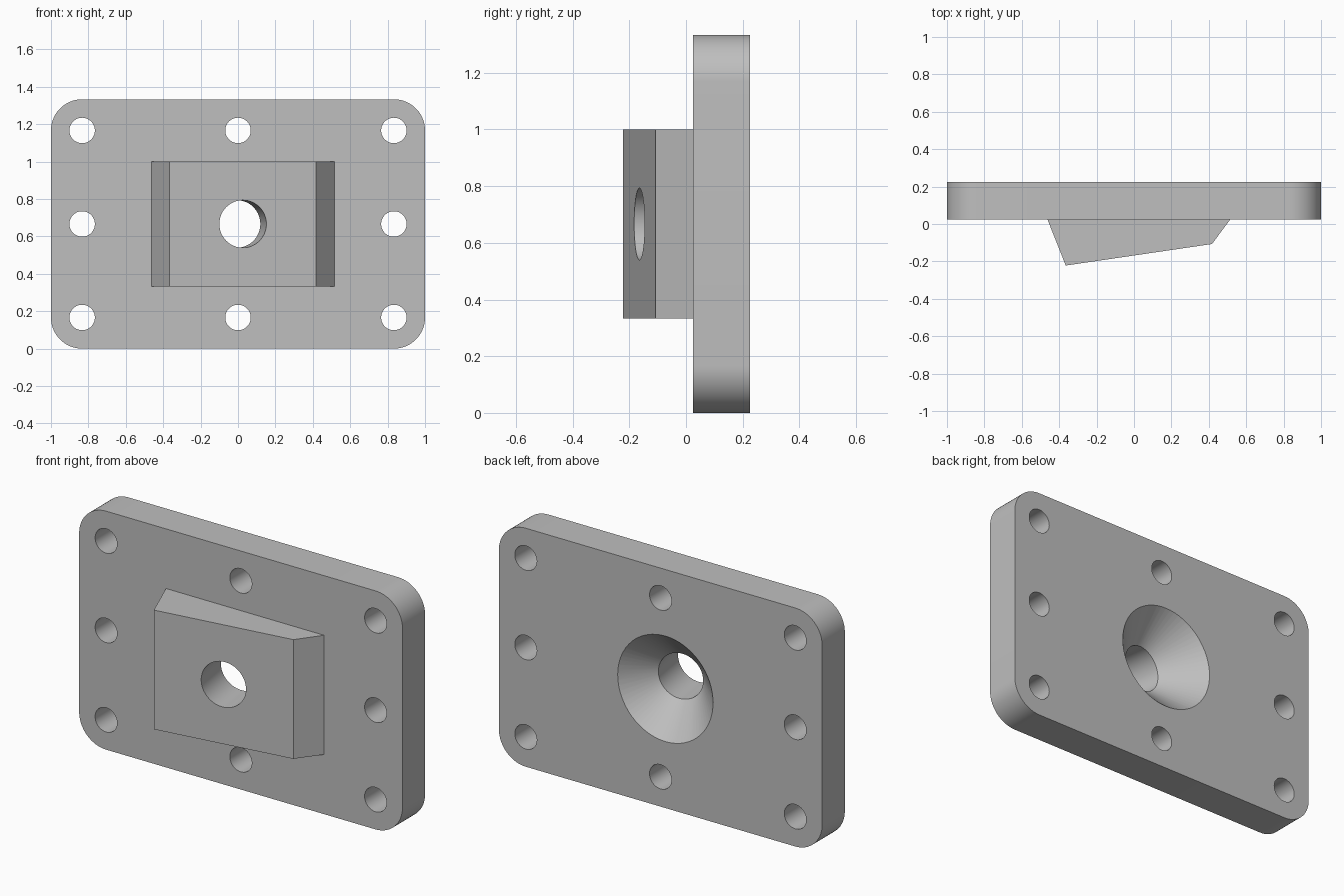
import bpy, bmesh, math
from mathutils import Vector

cube = bpy.data.objects.get("Cube")
if cube:
    bpy.data.objects.remove(cube, do_unlink=True)

FRONT, BACK = 0.025, 0.225
HEIGHT = 4 / 3
MID = HEIGHT / 2

steel = bpy.data.materials.new("plain grey")
steel.use_nodes = True
grey = (0.52, 0.52, 0.52, 1)
steel.diffuse_color = grey
steel.node_tree.nodes["Principled BSDF"].inputs["Base Color"].default_value = grey


def loft(name, rings):
    """Closed solid through rings that share one vertex count."""
    bm = bmesh.new()
    loops = [[bm.verts.new(p) for p in ring] for ring in rings]
    n = len(loops[0])
    for a, b in zip(loops, loops[1:]):
        for i in range(n):
            j = (i + 1) % n
            bm.faces.new((a[i], a[j], b[j], b[i]))
    bm.faces.new(loops[0])
    bm.faces.new(loops[-1])
    bmesh.ops.recalc_face_normals(bm, faces=bm.faces)
    mesh = bpy.data.meshes.new(name)
    bm.to_mesh(mesh)
    bm.free()
    mesh.materials.append(steel)
    obj = bpy.data.objects.new(name, mesh)
    bpy.context.collection.objects.link(obj)
    return obj


def circle(center, radius, across, n=64):
    """Ring spanned by the direction across and the vertical."""
    up = Vector((0, 0, 1))
    return [center + radius * (math.cos(t) * across + math.sin(t) * up)
            for t in (math.tau * i / n for i in range(n))]


def combine(target, tool, operation):
    mod = target.modifiers.new(operation, 'BOOLEAN')
    mod.operation, mod.solver, mod.object = operation, 'EXACT', tool
    bpy.context.view_layer.update()
    graph = bpy.context.evaluated_depsgraph_get()
    mesh = bpy.data.meshes.new_from_object(target.evaluated_get(graph))
    target.modifiers.clear()
    target.data = mesh
    bpy.data.objects.remove(tool, do_unlink=True)


# Rounded mounting plate
R, STEPS = 1 / 6, 16
outline = []
for k, (sx, sz) in enumerate([(1, 1), (-1, 1), (-1, -1), (1, -1)]):
    for i in range(STEPS + 1):
        t = math.pi / 2 * (k + i / STEPS)
        outline.append((sx * (1 - R) + R * math.cos(t),
                        MID + sz * (MID - R) + R * math.sin(t)))
body = loft("mounting_plate", [[(x, y, z) for x, z in outline] for y in (FRONT, BACK)])

# Wedge block on the front, rooted inside the plate
profile = [(-0.463, 0.08), (-0.463, FRONT), (-0.365, -0.222),
           (0.417, -0.107), (0.515, FRONT), (0.515, 0.08)]
block = loft("wedge_block", [[(x, y, z) for x, y in profile] for z in (1 / 3, 1)])
combine(body, block, 'UNION')

# Bolt holes around the rim
X = Vector((1, 0, 0))
for x in (-5 / 6, 0, 5 / 6):
    for z in (1 / 6, MID, HEIGHT - 1 / 6):
        if x or z != MID:
            hole = loft("hole_cutter", [circle(Vector((x, y, z)), 0.068, X)
                                        for y in (FRONT - 0.05, BACK + 0.05)])
            combine(body, hole, 'DIFFERENCE')

# Bore square to the sloped face, flaring to a round mouth on the back
across = Vector((0.782, 0.115, 0)).normalized()
axis = Vector((-across.y, across.x, 0))
entry = Vector((0.026, -0.1645, MID))
neck = circle(entry + 0.222 * axis, 0.127, across)
mouth = circle(Vector((-0.03, BACK, MID)), 0.295, X)
beyond = [m + 0.2 * (m - p) for p, m in zip(neck, mouth)]
bore = loft("bore_cutter", [circle(entry - 0.1 * axis, 0.127, across), neck, beyond])
combine(body, bore, 'DIFFERENCE')

# Smooth the round walls, keep the edges sharp
body.name = "mounting_plate_with_wedge"
bpy.ops.object.select_all(action='DESELECT')
body.select_set(True)
bpy.context.view_layer.objects.active = body
bpy.ops.object.shade_smooth_by_angle(angle=math.radians(25))
